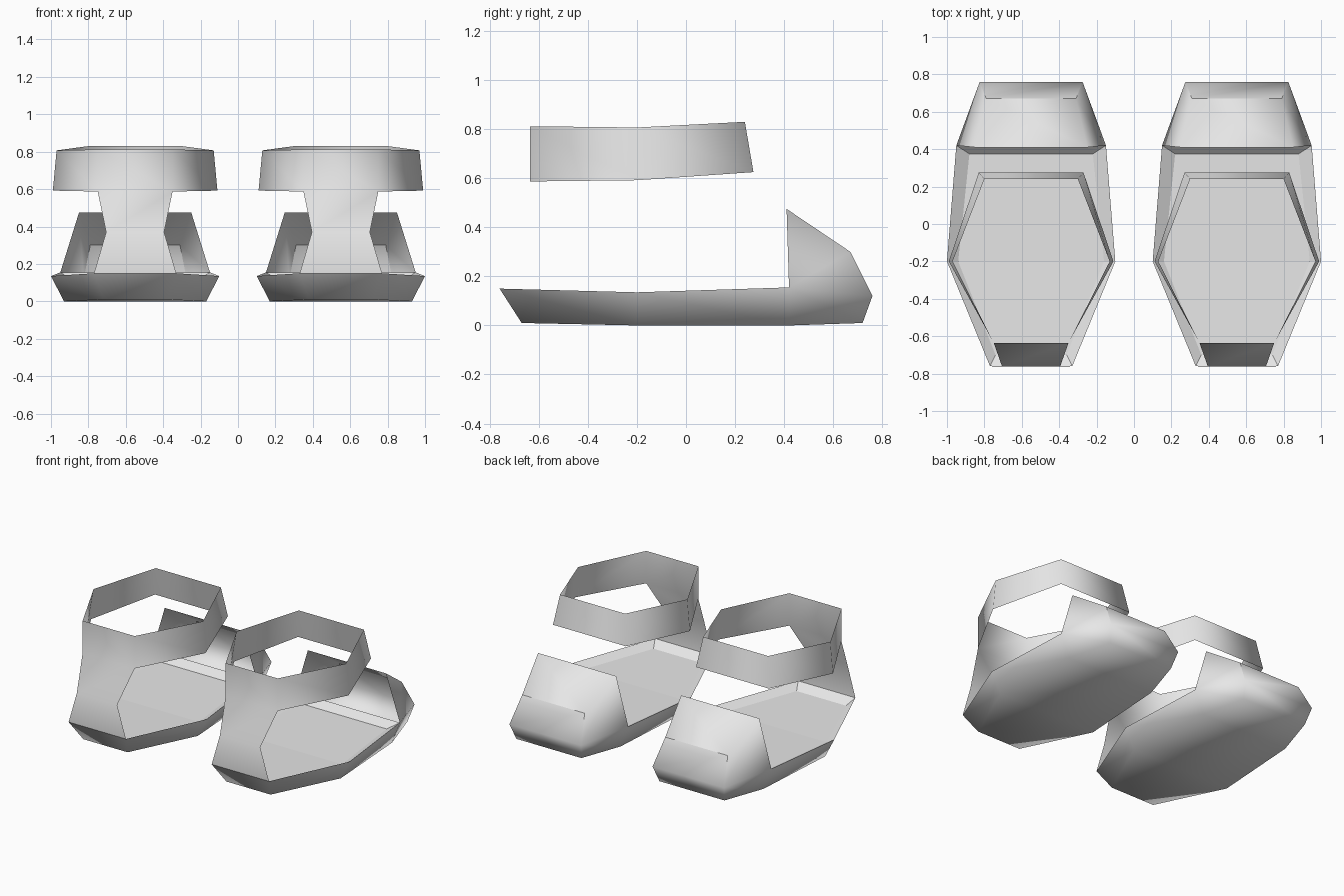
import bpy
import bmesh

if "Cube" in bpy.data.objects:
    bpy.data.objects.remove(bpy.data.objects["Cube"])

grey = bpy.data.materials.new("light_grey")
grey.use_nodes = True
grey.diffuse_color = (0.8, 0.8, 0.8, 1)
grey.node_tree.nodes["Principled BSDF"].inputs["Base Color"].default_value = (0.8, 0.8, 0.8, 1)


def ring(half):
    """Mirror a heel-to-toe half outline into a full loop."""
    return half + [(-x, y, z) for x, y, z in reversed(half)]


def bridge(bm, a, b, closed=False):
    """Quads between two rows of points."""
    n = len(a)
    for i in range(n if closed else n - 1):
        j = (i + 1) % n
        bm.faces.new([bm.verts.new(p) for p in (a[i], a[j], b[j], b[i])])


def across(bm, half):
    """Fill a half outline across to its mirror image."""
    bridge(bm, half, [(-x, y, z) for x, y, z in half])


def finish(bm, name, x, smooth=True, sharp=None, up=False):
    bmesh.ops.remove_doubles(bm, verts=bm.verts[:], dist=0.0005)
    bmesh.ops.recalc_face_normals(bm, faces=bm.faces[:])
    bm.normal_update()
    # open trays must face upwards
    if up and sum(f.normal.z for f in bm.faces) < 0:
        bmesh.ops.reverse_faces(bm, faces=bm.faces[:])
    for f in bm.faces:
        f.smooth = smooth
    if sharp:
        for e in bm.edges:
            e.smooth = not sharp(e)
    mesh = bpy.data.meshes.new(name)
    bm.to_mesh(mesh)
    bm.free()
    mesh.materials.append(grey)
    obj = bpy.data.objects.new(name, mesh)
    obj.location.x = x
    bpy.context.collection.objects.link(obj)


# Half outlines from heel to toe
rim = [(0.22, -0.76, 0.15), (0.45, -0.2, 0.135), (0.4, 0.42, 0.155), (0.275, 0.76, 0.12)]
base = [(0.17, -0.67, 0.01), (0.38, -0.2, 0), (0.34, 0.42, 0), (0.25, 0.72, 0.01)]
floor = [(0.19, -0.7, 0.11), (0.39, -0.2, 0.1), (0.33, 0.375, 0.11)]
cap_back = [rim[2], (0.3, 0.41, 0.475)]
cap_front = [rim[3], (0.24, 0.67, 0.3)]
strap_top = [(0.2, -0.635, 0.812), (0.42, -0.2, 0.807), (0.25, 0.24, 0.83)]
strap_low = [(0.2, -0.635, 0.587), (0.44, -0.2, 0.592), (0.28, 0.275, 0.625)]
heel = [strap_low[0], (0.155, -0.763, 0.37), rim[0]]


def toe_edge(e):
    """Crease framing the front panel of the toe."""
    return (all(v.co.y > 0.6 and v.co.z > 0.1 for v in e.verts)
            and max(v.co.z for v in e.verts) > 0.2)


for side, x in (("left", 0.55), ("right", -0.55)):
    # Sole and hollow toe cap
    bm = bmesh.new()
    bridge(bm, ring(rim), ring(base), closed=True)
    across(bm, base)
    bridge(bm, ring(cap_back), ring(cap_front))
    across(bm, cap_front)
    finish(bm, side + "_sole_and_toe_cap", x, sharp=toe_edge)

    # Recessed insole
    bm = bmesh.new()
    bridge(bm, ring(rim[:3]), ring(floor), closed=True)
    across(bm, floor)
    finish(bm, side + "_insole", x, smooth=False, up=True)

    # Ankle strap with waisted heel panel
    bm = bmesh.new()
    bridge(bm, ring(strap_top), ring(strap_low), closed=True)
    across(bm, heel)
    finish(bm, side + "_heel_strap", x)
